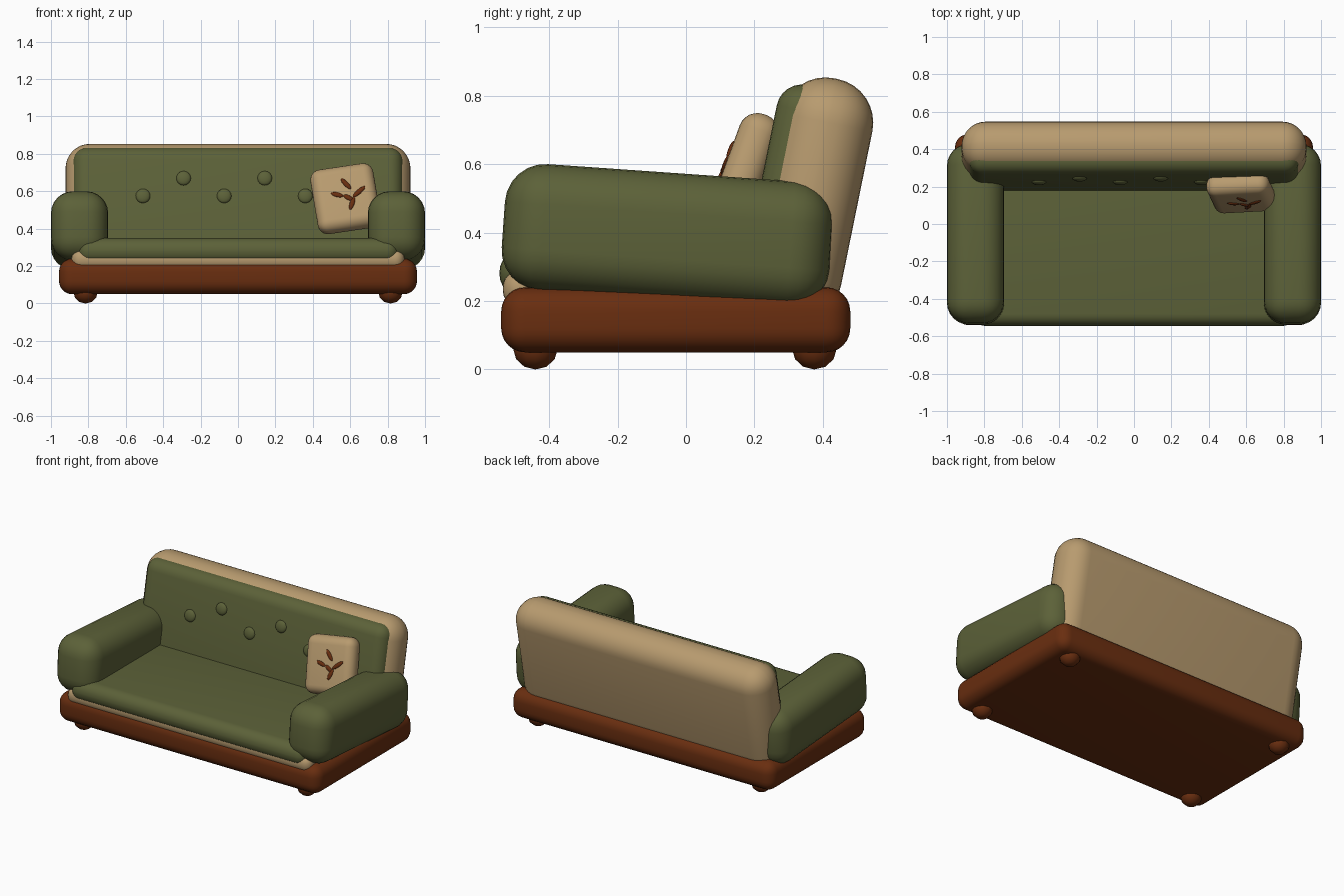
import bpy
import bmesh
from math import radians, sin, cos
from mathutils import Matrix, Vector

cube = bpy.data.objects.get("Cube")
if cube:
    bpy.data.objects.remove(cube, do_unlink=True)


def material(name, colour):
    mat = bpy.data.materials.new(name)
    mat.use_nodes = True
    mat.diffuse_color = (*colour, 1)
    mat.node_tree.nodes["Principled BSDF"].inputs["Base Color"].default_value = (*colour, 1)
    return mat


green = material("olive fabric", (0.107, 0.12, 0.04))
tan = material("tan fabric", (0.479, 0.328, 0.159))
brown = material("brown wood", (0.141, 0.027, 0.005))


def finish(name, bm, matrix, mat):
    bm.transform(matrix)
    mesh = bpy.data.meshes.new(name)
    bm.to_mesh(mesh)
    bm.free()
    mesh.materials.append(mat)
    obj = bpy.data.objects.new(name, mesh)
    bpy.context.collection.objects.link(obj)
    bpy.ops.object.select_all(action="DESELECT")
    obj.select_set(True)
    bpy.context.view_layer.objects.active = obj
    bpy.ops.object.shade_smooth_by_angle(angle=radians(35))
    return obj


def soft_box(name, low, high, radius, mat, matrix=Matrix(), segments=6):
    """Box between two corners with all edges rounded."""
    low, high = Vector(low), Vector(high)
    bm = bmesh.new()
    bmesh.ops.create_cube(bm, size=1)
    bm.transform(Matrix.Translation((low + high) / 2) @ Matrix.Diagonal((*(high - low), 1)))
    bmesh.ops.bevel(bm, geom=bm.edges[:], offset=radius, segments=segments,
                    profile=0.5, affect="EDGES", clamp_overlap=True)
    return finish(name, bm, matrix, mat)


def ball(name, size, mat, matrix, segments=16):
    bm = bmesh.new()
    bmesh.ops.create_uvsphere(bm, u_segments=segments, v_segments=segments // 2, radius=1)
    bm.transform(Matrix.Diagonal((*size, 1)))
    return finish(name, bm, matrix, mat)


def move(*p):
    return Matrix.Translation(p)


def turn(degrees, axis):
    return Matrix.Rotation(radians(degrees), 4, axis)


# Wooden base and round feet
soft_box("base", (-0.957, -0.54, 0.05), (0.957, 0.48, 0.24), 0.07, brown)
for x, side in ((-0.815, "right"), (0.815, "left")):
    for y, end in ((-0.44, "front"), (0.375, "back")):
        ball(f"{end}_{side}_foot", (0.065, 0.065, 0.06), brown, move(x, y, 0.06), 12)

# Seat: tan underlay below a green cushion
soft_box("seat_underlay", (-0.89, -0.535, 0.18), (0.89, 0.25, 0.29), 0.05, tan)
soft_box("seat_cushion", (-0.86, -0.545, 0.213), (0.86, 0.28, 0.35), 0.065, green)

# Arms, tilted up toward the front
for s, side in ((-1, "right"), (1, "left")):
    soft_box(f"{side}_arm", (-0.153, -0.48, -0.185), (0.153, 0.48, 0.185), 0.118, green,
             move(s * 0.847, -0.055, 0.39) @ turn(-4, "X"))

# Backrest shell and front padding, leaning back
lean = 11.5
tilt = turn(-lean, "X")
front = 0.106
soft_box("backrest_shell", (-0.922, 0.125, 0.2), (0.922, 0.395, 0.92), 0.13, tan, tilt, 8)
soft_box("backrest_padding", (-0.882, front, 0.25), (0.882, 0.3, 0.885), 0.075, green, tilt)

# Zigzag row of buttons on the padding
for i in range(6):
    z = 0.67 if i % 2 else 0.575
    up = (z + front * sin(radians(lean))) / cos(radians(lean))
    ball(f"button_{i + 1}", (0.039, 0.016, 0.039), green,
         tilt @ move(-0.508 + 0.217 * i, front, up))

# Loose pillow with a leaf sprig on its face
pillow = move(0.575, 0.165, 0.56) @ turn(-20, "X") @ turn(-9, "Y")
soft_box("pillow", (-0.17, -0.06, -0.18), (0.17, 0.06, 0.18), 0.055, tan, pillow)
leaves = [  # across, up, angle, half length
    (0.012, 0.062, -57, 0.04),
    (0.074, 0.007, 34, 0.045),
    (-0.044, 0.008, -23, 0.034),
    (0.013, -0.018, -38, 0.03),
    (0.027, -0.053, 64, 0.038),
]
for i, (x, z, angle, length) in enumerate(leaves):
    ball(f"leaf_{i + 1}", (length, 0.008, 0.013), brown,
         pillow @ move(x, -0.06, z) @ turn(-angle, "Y"), 12)
